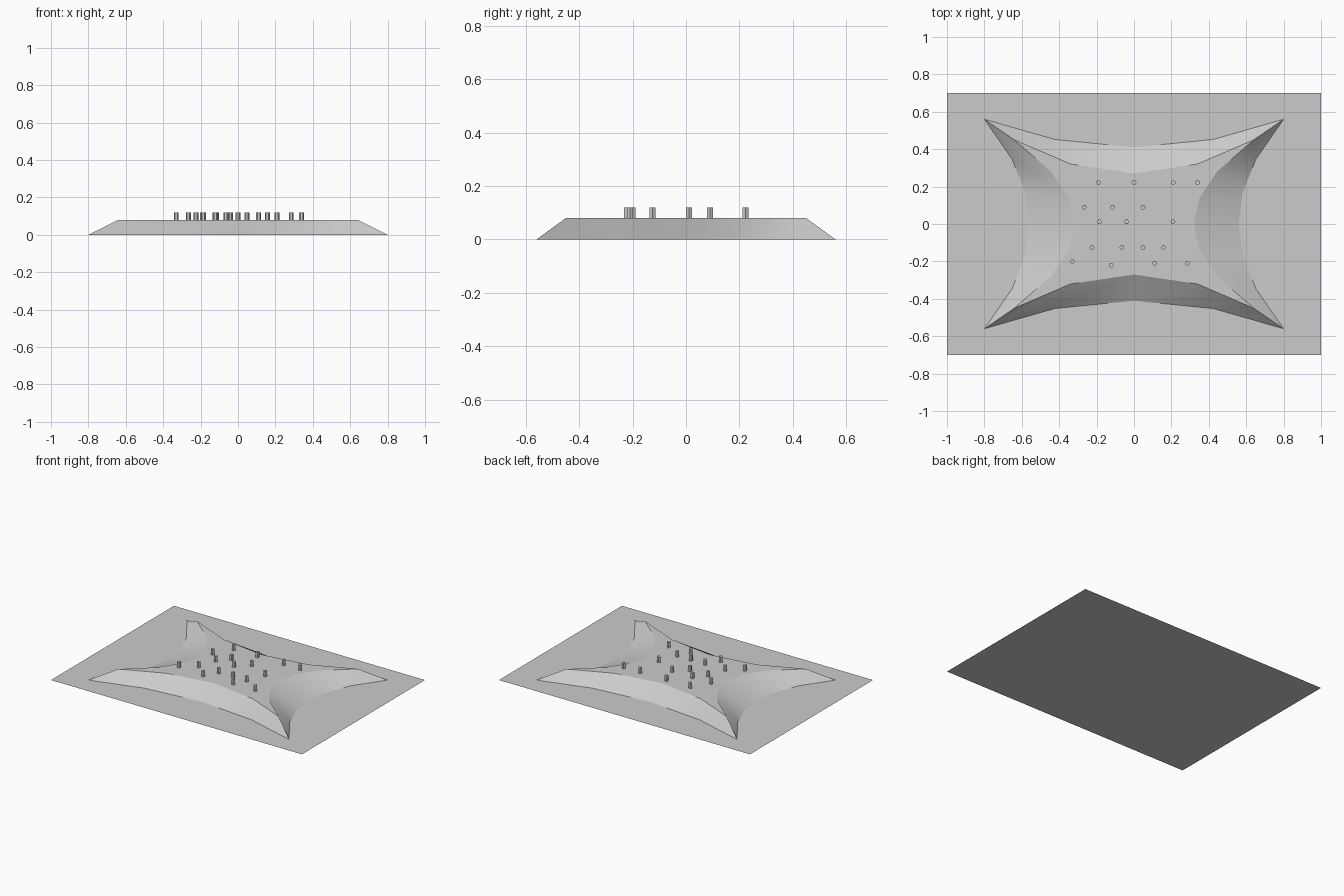
import bpy, bmesh, math

if "Cube" in bpy.data.objects:
    bpy.data.objects.remove(bpy.data.objects["Cube"])


def make_object(name, bm):
    bmesh.ops.recalc_face_normals(bm, faces=bm.faces)
    mesh = bpy.data.meshes.new(name)
    bm.to_mesh(mesh)
    bm.free()
    ob = bpy.data.objects.new(name, mesh)
    bpy.context.collection.objects.link(ob)
    return ob


# flat ground sheet
bm = bmesh.new()
bm.faces.new([bm.verts.new(p) for p in
              ((-1, -.7, 0), (1, -.7, 0), (1, .7, 0), (-1, .7, 0))])
ground = make_object("ground_sheet", bm)
if ground.data.polygons[0].normal.z < 0:
    ground.data.flip_normals()


# outline of a rectangle whose four sides bow inwards as parabolas
def outline(cx, cy, mid_x, mid_y):
    ts_long = (-1, -.53, 0, .53)
    ts_short = (-1, -.62, -.3, 0, .3, .62)
    half = [(cx * t, -(mid_y + (cy - mid_y) * t * t)) for t in ts_long]
    half += [(mid_x + (cx - mid_x) * t * t, cy * t) for t in ts_short]
    return half + [(-x, -y) for x, y in half]


# raised mound: sloping smooth walls with a flat top
bm = bmesh.new()
low = [bm.verts.new((x, y, 0)) for x, y in outline(.8, .56, .56, .41)]
high = [bm.verts.new((x, y, .08)) for x, y in outline(.64, .45, .32, .27)]
n = len(low)
for i in range(n):
    j = (i + 1) % n
    bm.faces.new((low[i], low[j], high[j], high[i])).smooth = True
top = bm.faces.new(high)
for e in top.edges:
    e.smooth = False
for i in (0, 4, 10, 14):
    bm.edges.get((low[i], high[i])).smooth = False
make_object("mound", bm)

# small six-sided pegs scattered in rows on top
rows = {
    .222: (-.19, 0, .21, .34),
    .09: (-.265, -.115, .048),
    .012: (-.185, -.04, .208),
    -.125: (-.225, -.065, .048, .157),
    -.2: (-.33,),
    -.22: (-.122,),
    -.21: (.11, .285),
}
bm = bmesh.new()
for y, xs in rows.items():
    for x in xs:
        rings = [[bm.verts.new((x + .013 * math.cos(k * math.pi / 3),
                                y + .013 * math.sin(k * math.pi / 3), z))
                  for k in range(6)] for z in (.08, .12)]
        for k in range(6):
            m = (k + 1) % 6
            bm.faces.new((rings[0][k], rings[0][m], rings[1][m], rings[1][k]))
        bm.faces.new(rings[1])
        bm.faces.new(rings[0][::-1])
make_object("pegs", bm)
